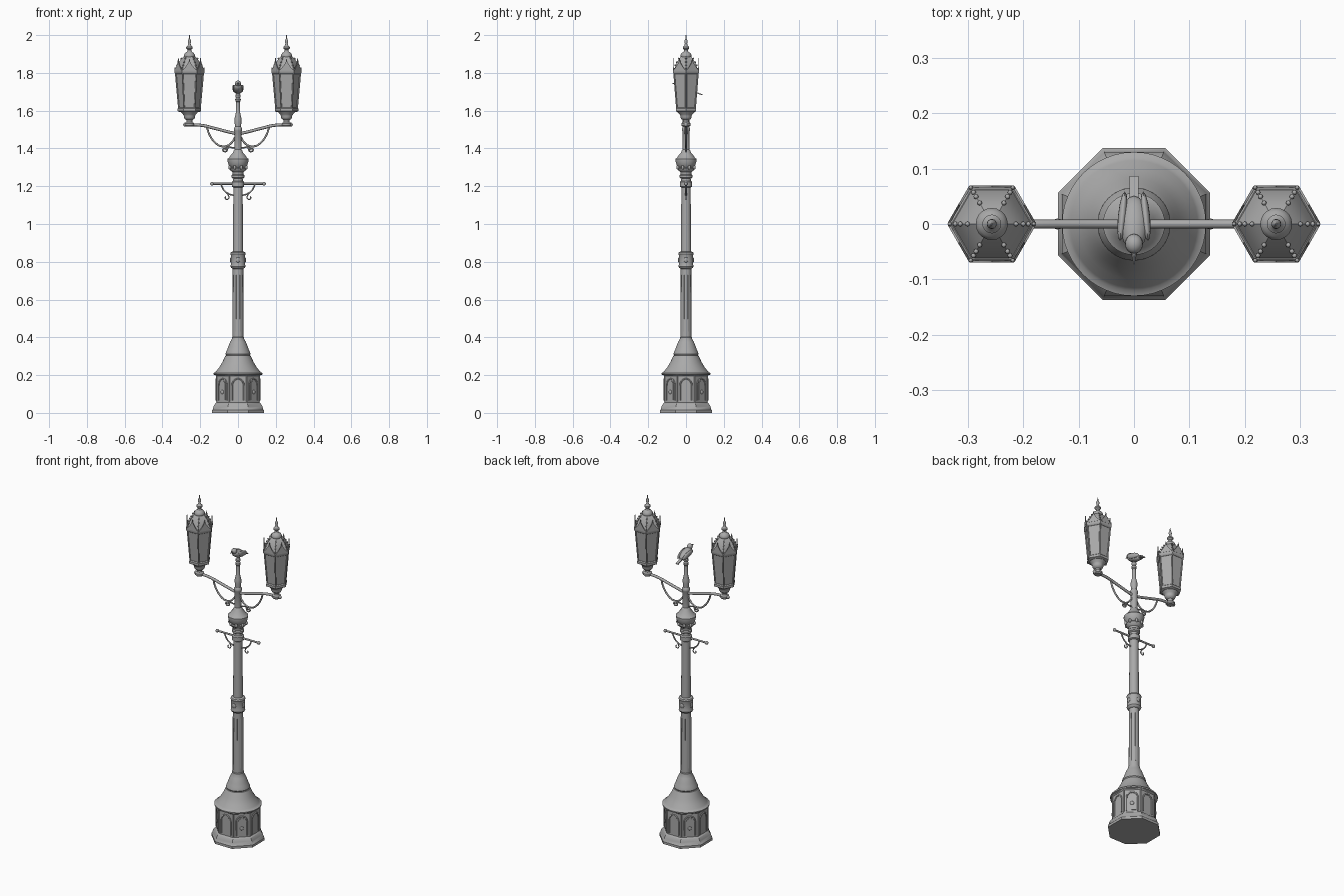
import bpy, bmesh, math
from mathutils import Vector, Matrix

if "Cube" in bpy.data.objects:
    bpy.data.objects.remove(bpy.data.objects["Cube"])

iron = bpy.data.materials.new("grey_iron")
iron.diffuse_color = (0.4, 0.4, 0.4, 1)
iron.use_nodes = True
iron.node_tree.nodes["Principled BSDF"].inputs["Base Color"].default_value = iron.diffuse_color


def finish(name, bm, angle=35):
    bmesh.ops.recalc_face_normals(bm, faces=bm.faces[:])
    me = bpy.data.meshes.new(name)
    bm.to_mesh(me)
    bm.free()
    ob = bpy.data.objects.new(name, me)
    bpy.context.collection.objects.link(ob)
    me.materials.append(iron)
    bpy.ops.object.select_all(action='DESELECT')
    ob.select_set(True)
    bpy.context.view_layer.objects.active = ob
    bpy.ops.object.shade_smooth_by_angle(angle=math.radians(angle))
    return ob


def lathe(name, profile, n=32, x=0, turn=0, angle=35):
    """Stack of n-sided rings, profile = (radius, z)."""
    bm = bmesh.new()
    rings = []
    for r, z in profile:
        rings.append([bm.verts.new((x + r * math.cos(turn + 2 * math.pi * i / n),
                                    r * math.sin(turn + 2 * math.pi * i / n), z)) for i in range(n)])
    for a, b in zip(rings, rings[1:]):
        for i in range(n):
            j = (i + 1) % n
            bm.faces.new((a[i], a[j], b[j], b[i]))
    bm.faces.new(rings[0][::-1])
    bm.faces.new(rings[-1])
    return finish(name, bm, angle)


def ball(name, loc, size, tilt=0, yaw=0, seg=16):
    bm = bmesh.new()
    m = (Matrix.Translation(loc) @ Matrix.Rotation(yaw, 4, 'Z') @ Matrix.Rotation(tilt, 4, 'X')
         @ Matrix.Diagonal((*size, 1)))
    bmesh.ops.create_uvsphere(bm, u_segments=seg, v_segments=seg // 2 + 2, radius=1, matrix=m)
    return finish(name, bm, 60)


def tube(name, pts, r, smooth=True, flat=1.0):
    """Round rod through points, smoothed as a bezier."""
    cu = bpy.data.curves.new(name, 'CURVE')
    cu.dimensions = '3D'
    cu.bevel_depth = r
    cu.bevel_resolution = 2
    cu.resolution_u = 6
    cu.use_fill_caps = True
    sp = cu.splines.new('BEZIER')
    sp.bezier_points.add(len(pts) - 1)
    for bp, p in zip(sp.bezier_points, pts):
        bp.co = p
        bp.handle_left_type = bp.handle_right_type = 'AUTO' if smooth else 'VECTOR'
    tmp = bpy.data.objects.new(name + "_path", cu)
    bpy.context.collection.objects.link(tmp)
    bpy.context.view_layer.update()
    me = bpy.data.meshes.new_from_object(tmp.evaluated_get(bpy.context.evaluated_depsgraph_get()))
    bm = bmesh.new()
    bm.from_mesh(me)
    bpy.data.objects.remove(tmp)
    bpy.data.curves.remove(cu)
    bpy.data.meshes.remove(me)
    return finish(name, bm, 50)


def plate(name, outline, depth, matrix):
    """Flat outline in local x/z, extruded outward along local -y."""
    bm = bmesh.new()
    f = bm.faces.new([bm.verts.new((u, 0, w)) for u, w in outline])
    ext = bmesh.ops.extrude_face_region(bm, geom=[f])
    bmesh.ops.translate(bm, vec=(0, -depth, 0),
                        verts=[v for v in ext['geom'] if isinstance(v, bmesh.types.BMVert)])
    bm.transform(matrix)
    return finish(name, bm, 30)


# Octagonal base
oct_turn = math.pi / 8
k = 1 / math.cos(oct_turn)
lathe("plinth", [(.137 * k, 0), (.137 * k, .014), (.132 * k, .02), (.13 * k, .035), (.12 * k, .05)], 8, turn=oct_turn)
lathe("pedestal", [(.12 * k, .05), (.113 * k, .056), (.113 * k, .195), (.12 * k, .203)], 8, turn=oct_turn)

# Arched panels with rosettes round the pedestal
def arch(w, z0, z1):
    return [(-w, z0), (w, z0)] + [(w * math.cos(t * math.pi / 10), z1 + w * 1.15 * math.sin(t * math.pi / 10))
                                  for t in range(11)]

for i in range(8):
    rot = Matrix.Rotation(i * math.pi / 4, 4, 'Z')
    tube("arch_moulding", [rot @ Vector((u, -.114, w)) for u, w in arch(.031, .065, .145)[1:] + [(-.031, .065)]],
         .004, smooth=False)
    if i % 2:
        plate("arch_panel", arch(.021, .068, .145), .004, rot @ Matrix.Translation((0, -.113, 0)))
        ball("rosette", rot @ Vector((0, -.118, .11)), (.011, .005, .011), yaw=i * math.pi / 4, seg=12)
    c = Matrix.Rotation((i + .5) * math.pi / 4, 4, 'Z')
    tube("corner_bead", [c @ Vector((0, -.122, z)) for z in (.06, .2)], .004, smooth=False)

# Turned post
lathe("cornice", [(.115, .198), (.129, .203), (.13, .211), (.12, .215), (.115, .222), (.1, .24), (.083, .268),
                  (.073, .29), (.066, .303), (.06, .306)], 48)
lathe("bell", [(.062, .304), (.066, .311), (.064, .32), (.058, .333), (.052, .35), (.042, .375),
               (.033, .392), (.033, .4), (.028, .403)])
lathe("lower_shaft", [(.029, .4), (.028, .77)], 24)
lathe("collar", [(.028, .763), (.036, .768), (.04, .776), (.038, .783), (.038, .835), (.041, .842), (.038, .85),
                 (.027, .855)])
lathe("upper_shaft", [(.027, .85), (.0245, 1.195)], 24)
lathe("shaft_ring", [(.025, 1.193), (.033, 1.198), (.033, 1.222), (.026, 1.228), (.025, 1.24), (.034, 1.246),
                     (.034, 1.258), (.028, 1.263)])
lathe("capital", [(.028, 1.26), (.03, 1.275), (.042, 1.285), (.046, 1.295), (.04, 1.3), (.05, 1.312), (.053, 1.325),
                  (.056, 1.335), (.056, 1.345), (.048, 1.35), (.038, 1.365), (.027, 1.378), (.022, 1.39), (.018, 1.395)])
lathe("top_stem", [(.019, 1.39), (.019, 1.49), (.022, 1.495), (.022, 1.505), (.016, 1.515), (.018, 1.54), (.018, 1.56),
                   (.012, 1.585), (.0095, 1.645), (.014, 1.65), (.015, 1.66), (.01, 1.667), (.014, 1.675),
                   (.014, 1.683), (.008, 1.69)], 24)
for i in range(4):
    a = i * math.pi / 2
    ball("collar_boss", (.038 * math.sin(a), -.038 * math.cos(a), .81), (.012, .005, .014), yaw=a, seg=12)
for i in range(8):
    a = i * math.pi / 4 + oct_turn
    ball("capital_bead", (.047 * math.cos(a), .047 * math.sin(a), 1.3), (.008, .008, .012), seg=8)
    tube("shaft_flute", [(.027 * math.cos(a), .027 * math.sin(a), z) for z in (.43, .73)], .0025, smooth=False)

# Bird on the top
ball("bird_body", (0, .002, 1.716), (.026, .052, .023), tilt=-.35)
ball("bird_head", (0, -.036, 1.744), (.016, .018, .016))
lathe("bird_beak", [(.006, 0), (.001, .024)], 10).matrix_world = (
    Matrix.Translation((0, -.049, 1.744)) @ Matrix.Rotation(math.pi / 2, 4, 'X'))
plate("bird_tail", [(-.008, -.003), (.008, -.003), (.008, .003), (-.008, .003)], .05,
      Matrix.Translation((0, .086, 1.684)) @ Matrix.Rotation(-.35, 4, 'X'))
for s in (-1, 1):
    ball("bird_wing", (s * .021, .014, 1.717), (.008, .047, .016), tilt=-.3, yaw=s * .1, seg=12)
    tube("bird_leg", [(s * .008, .002, 1.685), (s * .008, .002, 1.7)], .003, smooth=False)

# Ladder rest
tube("ladder_bar", [(-.135, 0, 1.213), (.135, 0, 1.213)], .0055, smooth=False)


def scroll(cx, cz, r, start, sweep, s, n=8):
    return [(s * (cx + r * (1 - .5 * i / n) * math.cos(start + sweep * i / n)), 0,
             cz + r * (1 - .5 * i / n) * math.sin(start + sweep * i / n)) for i in range(n + 1)]


for s in (-1, 1):
    ball("ladder_knob", (s * .138, 0, 1.213), (.01, .01, .01), seg=12)
    tube("ladder_brace", [(s * .09, 0, 1.21), (s * .075, 0, 1.18), (s * .05, 0, 1.16), (s * .024, 0, 1.152)], .004)
    tube("ladder_scroll", [(s * .07, 0, 1.175), (s * .05, 0, 1.15)]
         + scroll(.06, 1.14, .012, math.pi, 4.2, s), .003)
    # Lamp arms and their scrolled brackets
    tube("lamp_arm", [(s * .01, 0, 1.478), (s * .06, 0, 1.49), (s * .13, 0, 1.508), (s * .19, 0, 1.522),
                      (s * .275, 0, 1.526)], .008)
    tube("arm_bracket", [(s * .165, 0, 1.513), (s * .152, 0, 1.475), (s * .125, 0, 1.435), (s * .09, 0, 1.412),
                         (s * .055, 0, 1.415), (s * .03, 0, 1.435), (s * .015, 0, 1.46)], .005)
    tube("bracket_scroll", [(s * .095, 0, 1.414), (s * .07, 0, 1.41), (s * .055, 0, 1.4)]
         + scroll(.067, 1.395, .014, 0, -4.5, s), .004)
    tube("bracket_foot", [(s * .06, 0, 1.414), (s * .035, 0, 1.405), (s * .015, 0, 1.405)], .004)

    # Lantern
    X = s * .257
    ball("arm_tip", (s * .279, 0, 1.526), (.011, .011, .011), seg=12)
    lathe("lantern_cup", [(.018, 1.515), (.025, 1.522), (.025, 1.533), (.015, 1.54), (.015, 1.55), (.025, 1.556),
                          (.03, 1.566), (.03, 1.573), (.034, 1.58), (.044, 1.592), (.05, 1.6)], 24, X)
    lathe("lantern_sill", [(.05, 1.592), (.062, 1.598), (.062, 1.612), (.056, 1.617)], 6, X)
    lathe("lantern_panes", [(.054, 1.612), (.07, 1.805)], 6, X)
    lathe("lantern_rim", [(.07, 1.793), (.076, 1.797), (.08, 1.803), (.08, 1.815), (.073, 1.82)], 6, X)
    lathe("lantern_roof", [(.073, 1.815), (.062, 1.845), (.045, 1.872), (.028, 1.888)], 6, X, angle=25)
    lathe("lantern_finial", [(.026, 1.88), (.029, 1.887), (.029, 1.895), (.023, 1.905), (.012, 1.913), (.009, 1.922),
                             (.017, 1.93), (.017, 1.938), (.009, 1.945), (.006, 1.955), (.009, 1.964), (.008, 1.972),
                             (.004, 1.98), (.0015, 2.0)], 20, X)
    for i in range(6):
        a = i * math.pi / 3
        d = Vector((math.cos(a), math.sin(a), 0))
        o = Vector((X, 0, 0))
        tube("lantern_bar", [o + d * .056 + Vector((0, 0, 1.61)), o + d * .073 + Vector((0, 0, 1.8))], .004, smooth=False)
        for r, z in ((.066, 1.84), (.057, 1.857), (.044, 1.876)):
            ball("ridge_bead", o + d * r + Vector((0, 0, z)), (.0045, .0045, .0045), seg=8)
        ball("corner_knob", o + d * .076 + Vector((0, 0, 1.822)), (.004, .004, .008), seg=8)
        # Pointed crest above each pane
        m = Matrix.Translation((X, 0, 0)) @ Matrix.Rotation(a, 4, 'Z') @ Matrix.Translation((0, -.066, 0))
        plate("crest", [(-.038, 1.812), (.038, 1.812), (.018, 1.835), (.005, 1.855), (0, 1.878), (-.005, 1.855),
                        (-.018, 1.835)], .004, m)
